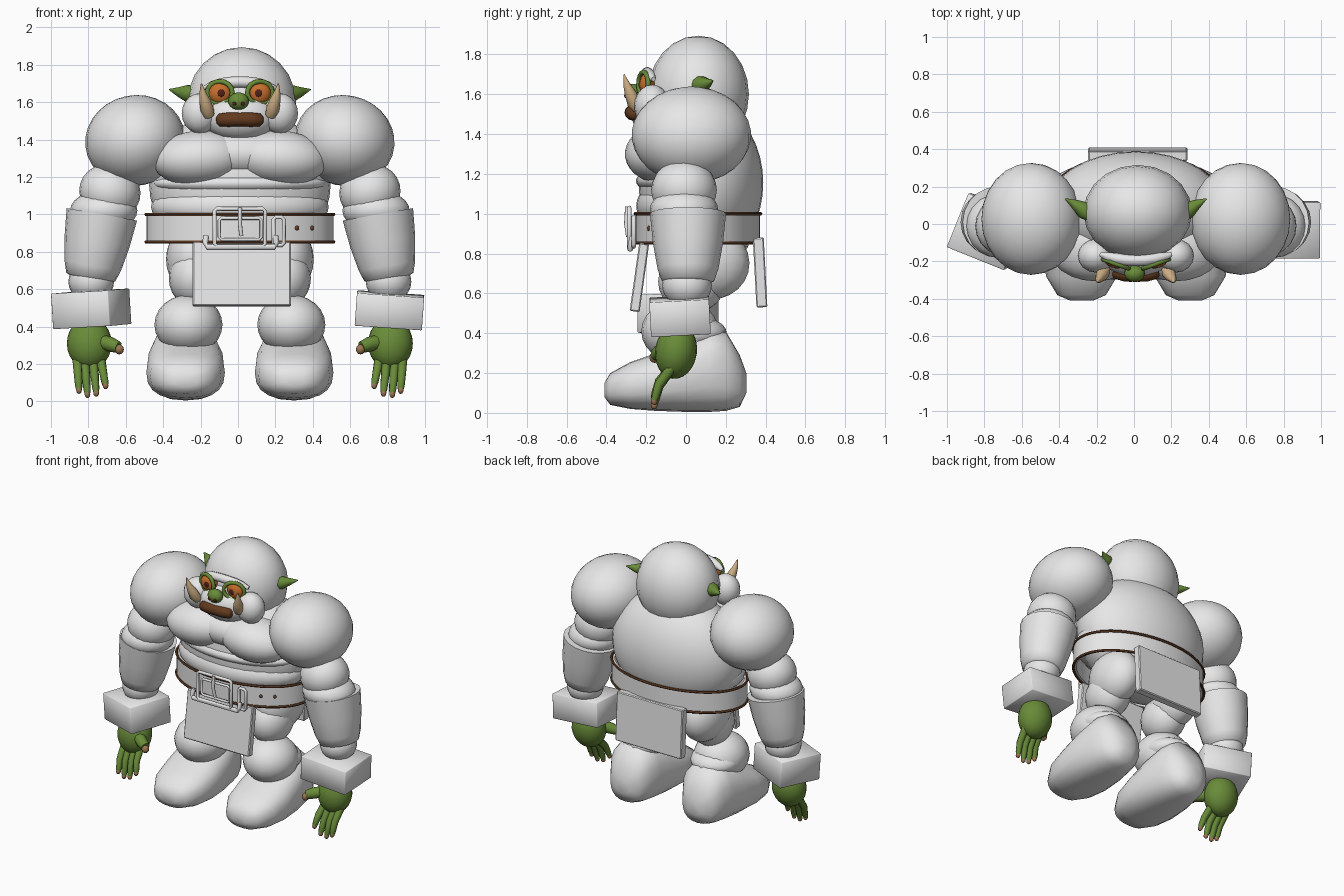
import bpy, bmesh, math
from mathutils import Vector, Matrix, Euler

cube = bpy.data.objects.get("Cube")
if cube:
    bpy.data.objects.remove(cube, do_unlink=True)

CX = 0.01  # mirror plane of the body


def material(name, rgb):
    m = bpy.data.materials.new(name)
    m.use_nodes = True
    m.diffuse_color = (*rgb, 1)
    m.node_tree.nodes["Principled BSDF"].inputs["Base Color"].default_value = (*rgb, 1)
    return m


WHITE = material("plain white", (0.8, 0.8, 0.8))
GREEN = material("skin green", (0.14, 0.26, 0.04))
ORANGE = material("eye orange", (0.57, 0.16, 0.025))
MOUTH = material("mouth brown", (0.125, 0.042, 0.013))
TRIM = material("leather brown", (0.13, 0.05, 0.02))
TUSK = material("tusk tan", (0.66, 0.46, 0.25))
NAIL = material("nail brown", (0.34, 0.18, 0.09))
DARK = material("pupil dark", (0.08, 0.015, 0.01))


def finish(name, bm, mat, angle=50):
    bmesh.ops.recalc_face_normals(bm, faces=bm.faces)
    me = bpy.data.meshes.new(name)
    bm.to_mesh(me)
    bm.free()
    me.materials.append(mat)
    ob = bpy.data.objects.new(name, me)
    bpy.context.collection.objects.link(ob)
    bpy.ops.object.select_all(action='DESELECT')
    ob.select_set(True)
    bpy.context.view_layer.objects.active = ob
    bpy.ops.object.shade_smooth_by_angle(angle=math.radians(angle))


def place(loc, size, rot):
    r = Euler([math.radians(a) for a in rot]).to_matrix().to_4x4()
    return Matrix.Translation(loc) @ r @ Matrix.Diagonal((*size, 1))


def ball(name, loc, size, mat=WHITE, rot=(0, 0, 0), seg=20):
    bm = bmesh.new()
    bmesh.ops.create_uvsphere(bm, u_segments=seg, v_segments=seg * 5 // 8, radius=1,
                              matrix=place(loc, size, rot))
    finish(name, bm, mat)


def box(name, loc, size, rot, bevel=0.006, angle=30):
    bm = bmesh.new()
    bmesh.ops.create_cube(bm, size=1, matrix=place(loc, size, rot))
    bmesh.ops.bevel(bm, geom=bm.edges[:], offset=bevel, segments=1, affect='EDGES')
    finish(name, bm, WHITE, angle)


def loft(name, rings, mat=WHITE, closed=False, angle=50):
    """Skin a list of closed rings; join the ends or cap them."""
    bm = bmesh.new()
    rows = [[bm.verts.new(p) for p in ring] for ring in rings]
    n = len(rows[0])
    following = rows[1:] + rows[:1] if closed else rows[1:]
    for a, b in zip(rows, following):
        for i in range(n):
            j = (i + 1) % n
            bm.faces.new((a[i], a[j], b[j], b[i]))
    if not closed:
        bm.faces.new(rows[0])
        bm.faces.new(rows[-1])
    finish(name, bm, mat, angle)


def tube(name, points, radii, mat=WHITE, closed=False, seg=8, ref=(0, 0, 1)):
    """Round tube through points; radii is one number or one per point."""
    pts = [Vector(p) for p in points]
    n = len(pts)
    if not isinstance(radii, list):
        radii = [radii] * n
    rows = []
    for i, p in enumerate(pts):
        before = pts[i - 1] if closed or i else p
        after = pts[(i + 1) % n] if closed or i < n - 1 else p
        d = (after - before).normalized()
        u = d.cross(Vector(ref)).normalized()
        v = u.cross(d)
        rows.append([p + radii[i] * (u * math.cos(t) + v * math.sin(t))
                     for t in (math.tau * k / seg for k in range(seg))])
    loft(name, rows, mat, closed)


def oval(cx, cy, z, rx, ry, n=48):
    return [(cx + rx * math.cos(math.tau * k / n), cy + ry * math.sin(math.tau * k / n), z)
            for k in range(n)]


def frame(name, x0, x1, z0, z1, y, r):
    """Rectangular tube frame facing forward."""
    c = 0.012
    tube(name, [(x0 + c, y, z0), (x1 - c, y, z0), (x1, y, z0 + c), (x1, y, z1 - c),
                (x1 - c, y, z1), (x0 + c, y, z1), (x0, y, z1 - c), (x0, y, z0 + c)], r,
         closed=True, ref=(0, 1, 0))


# Torso and head
ball("torso", (CX, 0.075, 1.155), (0.485, 0.313, 0.41), seg=32)
ball("belly", (CX, 0.04, 1.04), (0.475, 0.29, 0.17), seg=32)
ball("rib_roll", (CX, 0.01, 1.165), (0.465, 0.262, 0.085), seg=32)
ball("upper_chest", (CX, -0.09, 1.32), (0.41, 0.175, 0.13), seg=32)
ball("hips", (CX, 0.08, 0.87), (0.36, 0.24, 0.14))
ball("head", (0.02, 0.062, 1.60), (0.29, 0.254, 0.294), seg=20)
ball("muzzle", (CX, -0.155, 1.52), (0.2, 0.127, 0.125))
tube("brow", [(CX + x, -0.195 + 0.9 * x * x, 1.708 - 0.9 * x * x)
              for x in (-0.19, -0.15, -0.1, -0.05, 0, 0.05, 0.1, 0.15, 0.19)],
     [0.012, 0.024] + [0.03] * 5 + [0.024, 0.012])
ball("nose", (0.003, -0.265, 1.605), (0.055, 0.045, 0.047), GREEN, seg=16)
tube("mouth", [(CX + x, -0.272 + 1.1 * x * x, 1.508 - 0.3 * x * x)
               for x in (-0.122, -0.11, -0.06, 0, 0.06, 0.11, 0.122)],
     [0.02, 0.034, 0.039, 0.037, 0.039, 0.034, 0.02], MOUTH, seg=12)

# Belt with trims, buckle, holes and hanging flaps
BY, BX, BR = 0.06, 0.50, 0.312
edges = [oval(CX, BY, z, BX - d, BR - d)
         for z, d in ((0.855, 0), (1.0, 0), (1.0, 0.02), (0.855, 0.02))]
loft("belt", list(zip(*edges)), closed=True)
for label, z in (("lower", 0.853), ("upper", 1.0)):
    tube(label + "_belt_trim", oval(CX, BY, z, BX + 0.002, BR + 0.002), 0.009, TRIM, True, 6)
frame("buckle", -0.125, 0.145, 0.83, 1.03, -0.285, 0.011)
frame("inner_buckle", -0.10, 0.125, 0.865, 0.98, -0.275, 0.009)
frame("belt_loop", 0.19, 0.245, 0.835, 0.985, -0.262, 0.011)
tube("buckle_pin", [(0.01, -0.295, 1.035), (0.01, -0.30, 0.95), (0.018, -0.29, 0.885)], 0.011,
     ref=(0, 1, 0))
tube("lower_buckle_bar", [(-0.17, -0.265, 0.885), (-0.175, -0.275, 0.85), (-0.165, -0.28, 0.825),
                          (0.195, -0.28, 0.825), (0.205, -0.275, 0.85), (0.20, -0.265, 0.885)],
     0.016, ref=(0, 1, 0))
for i, x in enumerate((0.315, 0.395)):
    y = BY - BR * math.sqrt(1 - ((x - CX) / BX) ** 2)
    ball(f"belt_hole_{i}", (x, y, 0.927), (0.013, 0.008, 0.013), TRIM, seg=10)
box("front_flap", (0.02, -0.234, 0.68), (0.525, 0.05, 0.345), (-8, 0, 0))
box("rear_flap", (0.02, 0.372, 0.705), (0.53, 0.055, 0.35), (3, 0, 0))

# Shoe cross-sections: y, half width, bottom, top
SHOE = [(-0.41, 0.06, 0.08, 0.15), (-0.38, 0.13, 0.04, 0.20), (-0.28, 0.19, 0.02, 0.255),
        (-0.15, 0.21, 0.01, 0.30), (0, 0.205, 0.005, 0.37), (0.12, 0.185, 0.005, 0.42),
        (0.2, 0.165, 0.01, 0.41), (0.27, 0.12, 0.03, 0.29), (0.303, 0.05, 0.1, 0.2)]


def squircle(v):
    return math.copysign(abs(v) ** 0.8, v)


for s, side in ((-1, "right"), (1, "left")):
    def at(x, y, z):
        return (CX + s * x, y, z)

    # Face details
    ball(side + "_cheek", at(0.213, -0.17, 1.54), (0.098, 0.09, 0.108), seg=16)
    ball(side + "_eye", at(0.105, -0.195, 1.648), (0.062, 0.04, 0.06), ORANGE, seg=16)
    ball(side + "_pupil", at(0.10, -0.232, 1.648), (0.02, 0.006, 0.02), DARK, seg=12)
    ring = [at(0.107 + 0.067 * math.cos(t), -0.213 + 0.024 * math.cos(t),
               1.651 + 0.06 * math.sin(t)) for t in (math.tau * k / 16 for k in range(16))]
    tube(side + "_eyelid", ring, 0.013, GREEN, True, ref=(0, 1, 0))
    ball(side + "_nostril", (0.003 + s * 0.022, -0.302, 1.592), (0.012, 0.009, 0.011), DARK, seg=10)
    tube(side + "_tusk", [at(0.165, -0.24, 1.53), at(0.175, -0.262, 1.56), at(0.187, -0.28, 1.605),
                          at(0.199, -0.298, 1.65), at(0.206, -0.312, 1.70)],
         [0.03, 0.036, 0.030, 0.018, 0.003], TUSK, seg=10, ref=(0, 1, 0))
    tube(side + "_ear", [at(0.24, 0.05, 1.645), at(0.28, 0.075, 1.647), at(0.325, 0.105, 1.655),
                         at(0.378, 0.135, 1.668)], [0.04, 0.046, 0.027, 0.003], GREEN, seg=10)

    # Chest and arm
    ball(side + "_chest", at(0.215, -0.12, 1.30), (0.255, 0.187, 0.148), rot=(0, s * 4, 0), seg=24)
    ball(side + "_shoulder", at(0.56, 0.027, 1.395), (0.268, 0.30, 0.242), rot=(0, s * 12, 0), seg=24)
    ball(side + "_upper_arm", at(0.695, -0.01, 1.12), (0.165, 0.165, 0.15), rot=(0, s * -15, 0))
    ball(side + "_elbow", at(0.728, -0.01, 1.02), (0.18, 0.172, 0.11))
    lean = Matrix.Translation(at(0.738, 0.01, 1.0)) @ Matrix.Rotation(math.radians(-s * 10), 4, 'Y')
    loft(side + "_forearm", [[lean @ Vector(p) for p in oval(0, 0, z, r, r, 20)]
                             for z, r in ((0, 0.191), (-0.15, 0.176), (-0.28, 0.153),
                                          (-0.34, 0.133), (-0.36, 0.09))])
    ball(side + "_wrist", at(0.795, 0.005, 0.64), (0.122, 0.125, 0.11))
    if s > 0:
        box("left_cuff", (0.81, -0.03, 0.487), (0.36, 0.30, 0.175), (3, 4, 0), 0.004, 100)
    else:
        box("right_cuff", (-0.785, -0.04, 0.495), (0.33, 0.31, 0.19), (2, -3, -22), 0.004, 100)

    # Hand with four fingers and a thumb
    ball(side + "_palm", at(0.805, -0.05, 0.31), (0.12, 0.105, 0.14), GREEN, rot=(-8, 0, 0))
    for i, (top, low, tip) in enumerate(((0.745, 0.718, 0.085), (0.785, 0.768, 0.045),
                                         (0.83, 0.815, 0.038), (0.87, 0.86, 0.06))):
        a, b = Vector(at(top, -0.07, 0.23)), Vector(at(low, -0.16, tip))
        mid = a.lerp(b, 0.5) + Vector((0, -0.02, 0))
        end = mid.lerp(b, 0.75)
        tube(f"{side}_finger_{i}", [a, mid, end, b], [0.026, 0.023, 0.02, 0.015], GREEN)
        ball(f"{side}_nail_{i}", b, (0.016, 0.017, 0.02), NAIL, seg=10)
    tube(side + "_thumb", [at(0.75, -0.09, 0.32), at(0.69, -0.13, 0.305), at(0.65, -0.15, 0.29)],
         [0.04, 0.04, 0.032], GREEN)
    ball(side + "_thumb_nail", at(0.645, -0.157, 0.278), (0.026, 0.027, 0.027), NAIL, seg=10)

    # Leg and shoe
    ball(side + "_hip", at(0.25, 0.11, 0.76), (0.145, 0.21, 0.19), rot=(-15, 0, 0))
    ball(side + "_thigh", at(0.24, 0.03, 0.66), (0.14, 0.17, 0.16))
    ball(side + "_knee", at(0.275, -0.03, 0.41), (0.182, 0.195, 0.16))
    ball(side + "_shin", at(0.275, 0.03, 0.40), (0.17, 0.175, 0.09))
    loft(side + "_shoe", [[at(0.29 + w * squircle(math.cos(t)), y,
                              (lo + hi) / 2 + (hi - lo) / 2 * squircle(math.sin(t)))
                           for t in (math.tau * k / 20 for k in range(20))]
                          for y, w, lo, hi in SHOE], angle=70)
